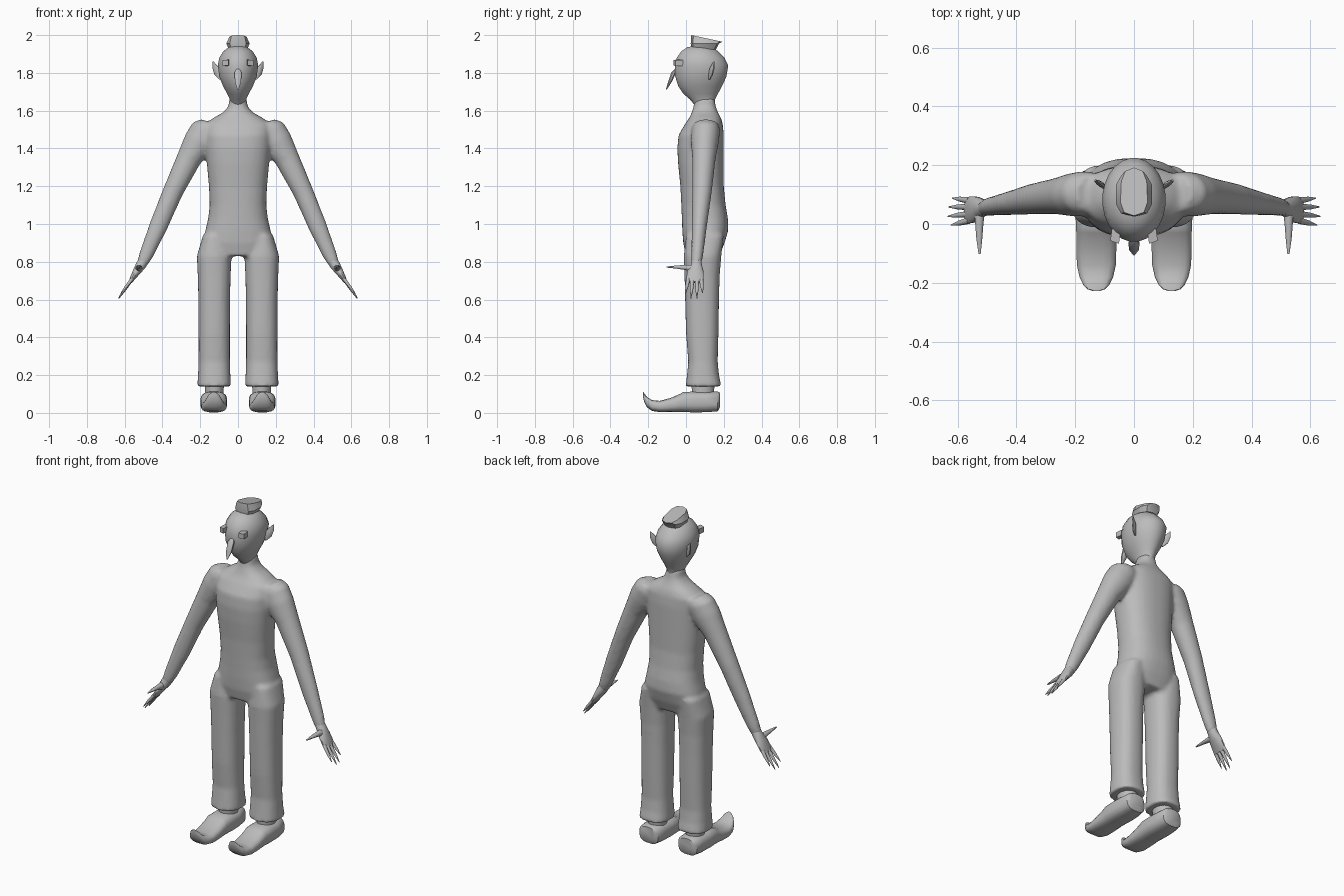
import bpy, bmesh, math
from mathutils import Vector

grey = bpy.data.materials.new("plain grey")
grey.diffuse_color = (0.5, 0.5, 0.5, 1)
X, Y, Z = Vector((1, 0, 0)), Vector((0, 1, 0)), Vector((0, 0, 1))


def loft(bm, rings, u=X, v=Y, n=16, p=2.0, side=1):
    """Capped tube through rings of (centre, half size along u, half size along v)."""
    loops = []
    for c, ru, rv in rings:
        loop = []
        for i in range(n):
            a = 2 * math.pi * (i + 0.5) / n
            cu = math.copysign(abs(math.cos(a)) ** (2 / p), math.cos(a))
            cv = math.copysign(abs(math.sin(a)) ** (2 / p), math.sin(a))
            q = Vector(c) + u * ru * cu + v * rv * cv
            q.x *= side
            loop.append(bm.verts.new(q))
        loops.append(loop)
    for a, b in zip(loops, loops[1:]):
        for i in range(n):
            bm.faces.new((a[i], a[(i + 1) % n], b[(i + 1) % n], b[i]))
    bm.faces.new(loops[0])
    bm.faces.new(loops[-1])


def finish(name, bm, angle=50):
    bmesh.ops.recalc_face_normals(bm, faces=bm.faces)
    me = bpy.data.meshes.new(name)
    bm.to_mesh(me)
    bm.free()
    me.materials.append(grey)
    ob = bpy.data.objects.new(name, me)
    bpy.context.collection.objects.link(ob)
    bpy.ops.object.select_all(action='DESELECT')
    ob.select_set(True)
    bpy.context.view_layer.objects.active = ob
    bpy.ops.object.shade_smooth_by_angle(angle=math.radians(angle))
    return ob


def levels(rows, x=0):
    """Upright rings from rows of (z, half width, front y, back y)."""
    return [((x, (f + b) / 2, z), w, (b - f) / 2) for z, w, f, b in rows]


# Body: torso, arms and trousers fused into one skin
bm = bmesh.new()
loft(bm, levels([
    (0.83, 0.175, 0.0, 0.175), (0.90, 0.185, -0.015, 0.205), (0.97, 0.172, -0.02, 0.225),
    (1.03, 0.158, -0.022, 0.222), (1.10, 0.15, -0.025, 0.21), (1.20, 0.154, -0.03, 0.20),
    (1.32, 0.165, -0.042, 0.20), (1.40, 0.172, -0.046, 0.20), (1.47, 0.175, -0.04, 0.20),
    (1.53, 0.175, -0.005, 0.195), (1.562, 0.13, 0.018, 0.185), (1.59, 0.08, 0.03, 0.17),
    (1.62, 0.052, 0.04, 0.158), (1.67, 0.043, 0.045, 0.15)]), n=32, p=2.4)
arm_across = Vector((0.9, 0, 0.43))
for s in (1, -1):
    loft(bm, [
        ((0.14, 0.105, 1.53), 0.06, 0.065), ((0.165, 0.105, 1.50), 0.085, 0.075),
        ((0.20, 0.10, 1.44), 0.086, 0.075), ((0.26, 0.095, 1.345), 0.066, 0.062),
        ((0.345, 0.085, 1.17), 0.054, 0.052), ((0.425, 0.07, 0.98), 0.049, 0.04),
        ((0.485, 0.06, 0.84), 0.038, 0.032), ((0.507, 0.055, 0.79), 0.03, 0.028)],
        arm_across, Y, 20, side=s)
    loft(bm, levels([
        (0.94, 0.06, 0.0, 0.20), (0.83, 0.092, -0.012, 0.187), (0.72, 0.087, -0.008, 0.178),
        (0.60, 0.084, -0.005, 0.175), (0.42, 0.083, 0.0, 0.172), (0.27, 0.083, 0.012, 0.168),
        (0.20, 0.086, 0.005, 0.175), (0.14, 0.09, -0.002, 0.188)], 0.126),
        n=24, p=2.4, side=s)
body = finish("body", bm)
fuse = body.modifiers.new("fuse", 'REMESH')
fuse.mode = 'VOXEL'
fuse.voxel_size = 0.011
fuse.use_smooth_shade = True
soften = body.modifiers.new("soften", 'SMOOTH')
soften.factor = 0.5
soften.iterations = 5

# Head
bm = bmesh.new()
loft(bm, levels([
    (1.63, 0.038, 0.045, 0.15), (1.66, 0.044, 0.02, 0.155), (1.69, 0.058, -0.015, 0.17),
    (1.73, 0.08, -0.042, 0.192), (1.78, 0.1, -0.058, 0.215), (1.84, 0.108, -0.061, 0.225),
    (1.88, 0.1, -0.05, 0.205), (1.915, 0.078, -0.025, 0.17), (1.935, 0.05, 0.005, 0.14),
    (1.945, 0.02, 0.05, 0.10)]), n=24)
finish("head", bm)

# Hair tuft, narrowing and dropping towards the back
bm = bmesh.new()
loft(bm, [((0, 0.095, 1.925), 0.05, 0.065), ((0, 0.1, 1.955), 0.064, 0.075),
          ((0, 0.11, 2.0), 0.05, 0.082)], n=10, p=2.8)
for vert in bm.verts:
    if vert.co.z > 1.99:
        t = (vert.co.y - 0.028) / 0.164
        vert.co.z = 2.0 - 0.035 * t
        vert.co.x *= 1 - 0.15 * t
finish("hair_tuft", bm, 35)

# Nose: a thin hanging wedge
bm = bmesh.new()
loft(bm, [((0, -0.052, 1.82), 0.012, 0.008), ((0, -0.066, 1.80), 0.02, 0.014),
          ((0, -0.084, 1.755), 0.018, 0.011), ((0, -0.104, 1.712), 0.004, 0.003)], n=8)
finish("nose", bm, 35)

for s, label in ((1, "left"), (-1, "right")):
    # Eye: small tilted block
    bm = bmesh.new()
    loft(bm, [((0.066, -0.062, 1.853), 0.016, 0.015), ((0.06, -0.02, 1.853), 0.016, 0.017)],
         Vector((0.94, 0.33, -0.08)), Z, 4, 40, side=s)
    finish(label + "_eye", bm, 20)

    # Ear: pointed leaf leaning outwards
    bm = bmesh.new()
    loft(bm, [((0.096, 0.125, 1.765), 0.004, 0.005), ((0.108, 0.13, 1.79), 0.02, 0.008),
              ((0.116, 0.138, 1.825), 0.022, 0.009), ((0.132, 0.148, 1.86), 0.003, 0.003)],
         Vector((0.85, 0.5, 0)), Vector((-0.5, 0.85, 0)), 8, side=s)
    finish(label + "_ear", bm, 40)

    # Hand: palm, four fingers and a thumb
    bm = bmesh.new()
    loft(bm, [((0.497, 0.056, 0.81), 0.028, 0.026), ((0.515, 0.055, 0.78), 0.028, 0.03),
              ((0.535, 0.05, 0.75), 0.022, 0.044), ((0.557, 0.048, 0.715), 0.015, 0.047),
              ((0.57, 0.046, 0.692), 0.009, 0.043)], Vector((0.87, 0, 0.5)), Y, 12, side=s)
    for y0, y1, x1, z1 in ((0.012, -0.004, 0.622, 0.63), (0.034, 0.026, 0.633, 0.607),
                           (0.058, 0.058, 0.63, 0.607), (0.08, 0.088, 0.617, 0.635)):
        a, b = Vector((0.56, y0, 0.71)), Vector((x1, y1, z1))
        loft(bm, [(a, 0.01, 0.012), (a.lerp(b, 0.55), 0.008, 0.009), (b, 0.002, 0.002)],
             Vector((0.87, 0, 0.5)), Y, 8, side=s)
    loft(bm, [((0.525, 0.045, 0.762), 0.02, 0.024), ((0.526, 0.0, 0.77), 0.015, 0.015),
              ((0.526, -0.05, 0.772), 0.011, 0.009), ((0.525, -0.102, 0.772), 0.004, 0.003)],
         X, Z, 8, side=s)
    finish(label + "_hand", bm)

    # Ankle between hem and shoe
    bm = bmesh.new()
    loft(bm, levels([(0.08, 0.05, 0.03, 0.15), (0.125, 0.05, 0.03, 0.15),
                     (0.18, 0.055, 0.022, 0.16)], 0.125), side=s)
    finish(label + "_ankle", bm)

    # Shoe with upturned toe: rows of (y, half width, bottom z, top z)
    bm = bmesh.new()
    rows = [(0.18, 0.045, 0.03, 0.108), (0.168, 0.062, 0.008, 0.113), (0.11, 0.07, 0.003, 0.113),
            (0.04, 0.072, 0.002, 0.113), (-0.015, 0.07, 0.004, 0.112), (-0.03, 0.069, 0.004, 0.102),
            (-0.08, 0.069, 0.004, 0.08), (-0.14, 0.067, 0.004, 0.064), (-0.18, 0.058, 0.01, 0.068),
            (-0.207, 0.045, 0.03, 0.085), (-0.222, 0.03, 0.06, 0.105), (-0.228, 0.012, 0.085, 0.112)]
    loft(bm, [((0.128, y, (a + b) / 2), w, (b - a) / 2) for y, w, a, b in rows],
         X, Z, 16, 2.9, side=s)
    finish(label + "_shoe", bm, 45)
